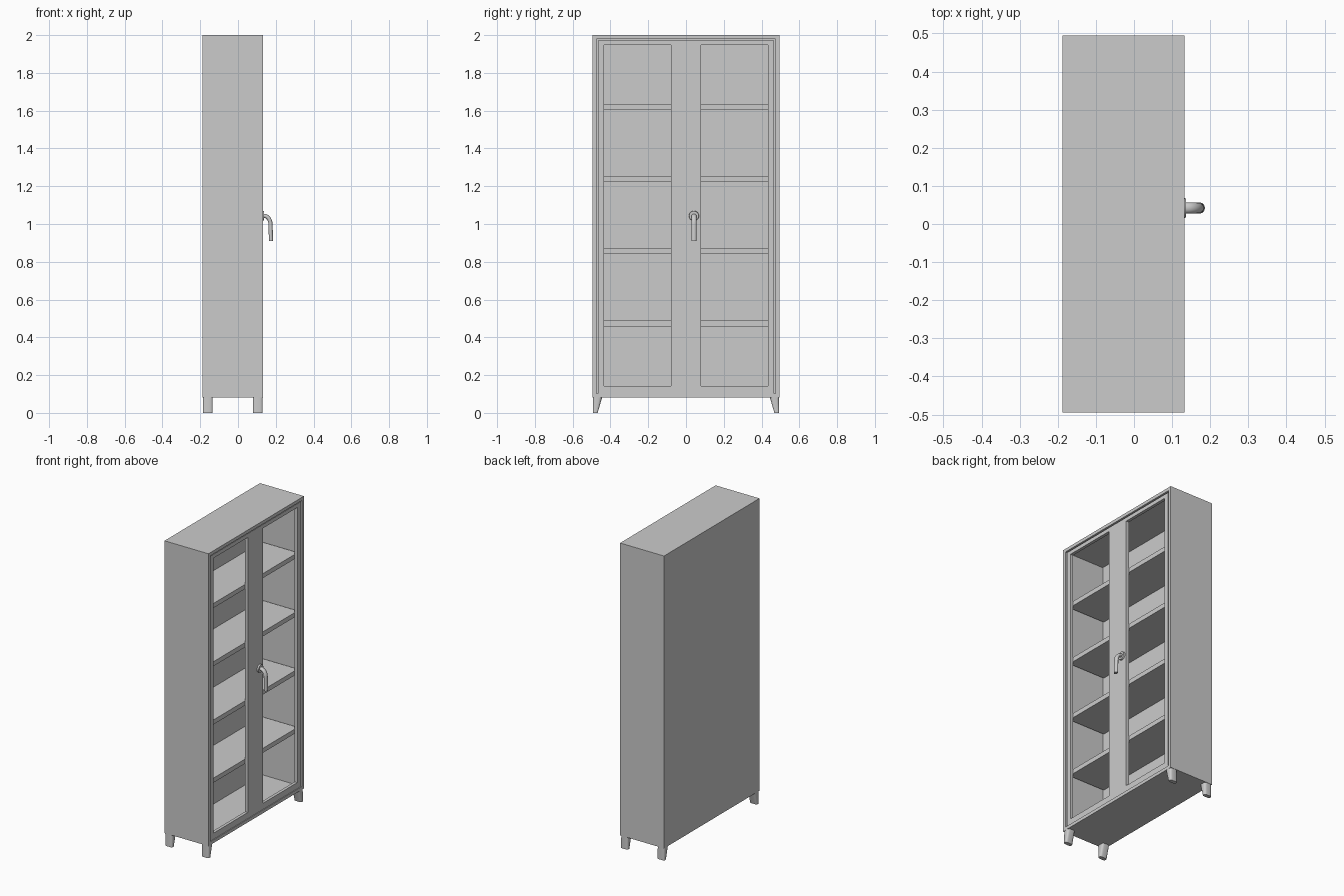
import bpy, bmesh
from math import pi, sin, cos
from mathutils import Matrix, Vector

if "Cube" in bpy.data.objects:
    bpy.data.objects.remove(bpy.data.objects["Cube"])

BACK, FRONT, HALF, LOW, TOP = -0.187, 0.132, 0.495, 0.082, 2.0
WALL = 0.03


def finish(name, bm, smooth=False):
    bmesh.ops.recalc_face_normals(bm, faces=bm.faces[:])
    me = bpy.data.meshes.new(name)
    bm.to_mesh(me)
    bm.free()
    ob = bpy.data.objects.new(name, me)
    bpy.context.collection.objects.link(ob)
    if smooth:
        bpy.ops.object.select_all(action='DESELECT')
        ob.select_set(True)
        bpy.context.view_layer.objects.active = ob
        bpy.ops.object.shade_smooth_by_angle(angle=0.7)
    return ob


def box_mesh(x0, x1, y0, y1, z0, z1):
    bm = bmesh.new()
    bmesh.ops.create_cube(bm, size=1)
    bmesh.ops.scale(bm, vec=(x1 - x0, y1 - y0, z1 - z0), verts=bm.verts)
    bmesh.ops.translate(bm, vec=((x0 + x1) / 2, (y0 + y1) / 2, (z0 + z1) / 2), verts=bm.verts)
    return bm


# Carcass: box opened on the +x side, hollowed to the wall thickness
bm = box_mesh(BACK, FRONT, -HALF, HALF, LOW, TOP)
front = max(bm.faces, key=lambda f: f.calc_center_median().x)
bmesh.ops.inset_region(bm, faces=[front], thickness=WALL)
front = max((f for f in bm.faces if f.normal.x > 0.9),
            key=lambda f: abs(f.calc_center_median().y) < 0.01 and len(f.verts) == 4
            and all(abs(v.co.y) < HALF - 0.01 for v in f.verts))
inner = bmesh.ops.extrude_discrete_faces(bm, faces=[front])['faces'][0]
for v in inner.verts:
    v.co.x = BACK + WALL
finish("carcass", bm)

# Door front: one sheet with two tall window openings
bm = bmesh.new()
ys = [-0.465, -0.433, -0.08, 0.08, 0.433, 0.465]
zs = [LOW + 0.012, 0.143, 1.947, TOP - WALL + 0.002]
grid = [[bm.verts.new((0.127, y, z)) for y in ys] for z in zs]
for j in range(3):
    for i in range(5):
        if not (j == 1 and i in (1, 3)):
            bm.faces.new((grid[j][i], grid[j][i + 1], grid[j + 1][i + 1], grid[j + 1][i]))
bmesh.ops.recalc_face_normals(bm, faces=bm.faces[:])
back_side = bmesh.ops.extrude_face_region(bm, geom=bm.faces[:], use_keep_orig=True)
for v in back_side['geom']:
    if isinstance(v, bmesh.types.BMVert):
        v.co.x -= 0.02
finish("door_front", bm)

# Shelves
for n in range(4):
    z = 0.473 + n * 0.382
    finish(f"shelf_{n + 1}", box_mesh(BACK + WALL, 0.107, -0.466, 0.466, z - 0.015, z + 0.015))

# Tapered legs: outer side upright, inner side slanting
for sx, cx in (("back", BACK + 0.027), ("front", FRONT - 0.027)):
    for sy, side in (("left", -1), ("right", 1)):
        bm = box_mesh(cx - 0.026, cx + 0.026, -0.025, 0.025, 0, LOW + 0.003)
        upright = [e for e in bm.edges if abs(e.verts[0].co.z - e.verts[1].co.z) > 0.05]
        bmesh.ops.bevel(bm, geom=upright, offset=0.014, segments=3, profile=0.5, affect='EDGES')
        for v in bm.verts:
            k = 1.0 if v.co.z > 0.01 else 0.5
            v.co.y = side * (HALF - 0.002 - (0.025 - v.co.y) * k)
        finish(f"{sx}_{sy}_leg", bm, True)

# Handle rose
bm = bmesh.new()
bmesh.ops.create_cone(bm, cap_ends=True, segments=24, radius1=0.027, radius2=0.025, depth=0.012,
                      matrix=Matrix.Translation((0.131, 0.042, 1.043)) @ Matrix.Rotation(pi / 2, 4, 'Y'))
finish("handle_rose", bm, True)

# Lever: oval section swept outward, round a bend and down
path = [(Vector((0.127, 0.042, 1.043)), 0.0)]
for k in range(9):
    a = pi / 2 * k / 8
    path.append((Vector((0.138 + 0.034 * sin(a), 0.042, 1.043 - 0.045 * (1 - cos(a)))), a))
path.append((Vector((0.175, 0.042, 0.91)), pi / 2))
bm = bmesh.new()
rings = []
for p, a in path:
    n = Vector((sin(a), 0, cos(a)))
    rings.append([bm.verts.new(p + n * 0.011 * cos(t) + Vector((0, 0.014 * sin(t), 0)))
                  for t in (2 * pi * i / 16 for i in range(16))])
for r, s in zip(rings, rings[1:]):
    for i in range(16):
        bm.faces.new((r[i], r[(i + 1) % 16], s[(i + 1) % 16], s[i]))
bm.faces.new(rings[0])
bm.faces.new(rings[-1])
finish("handle_lever", bm, True)
